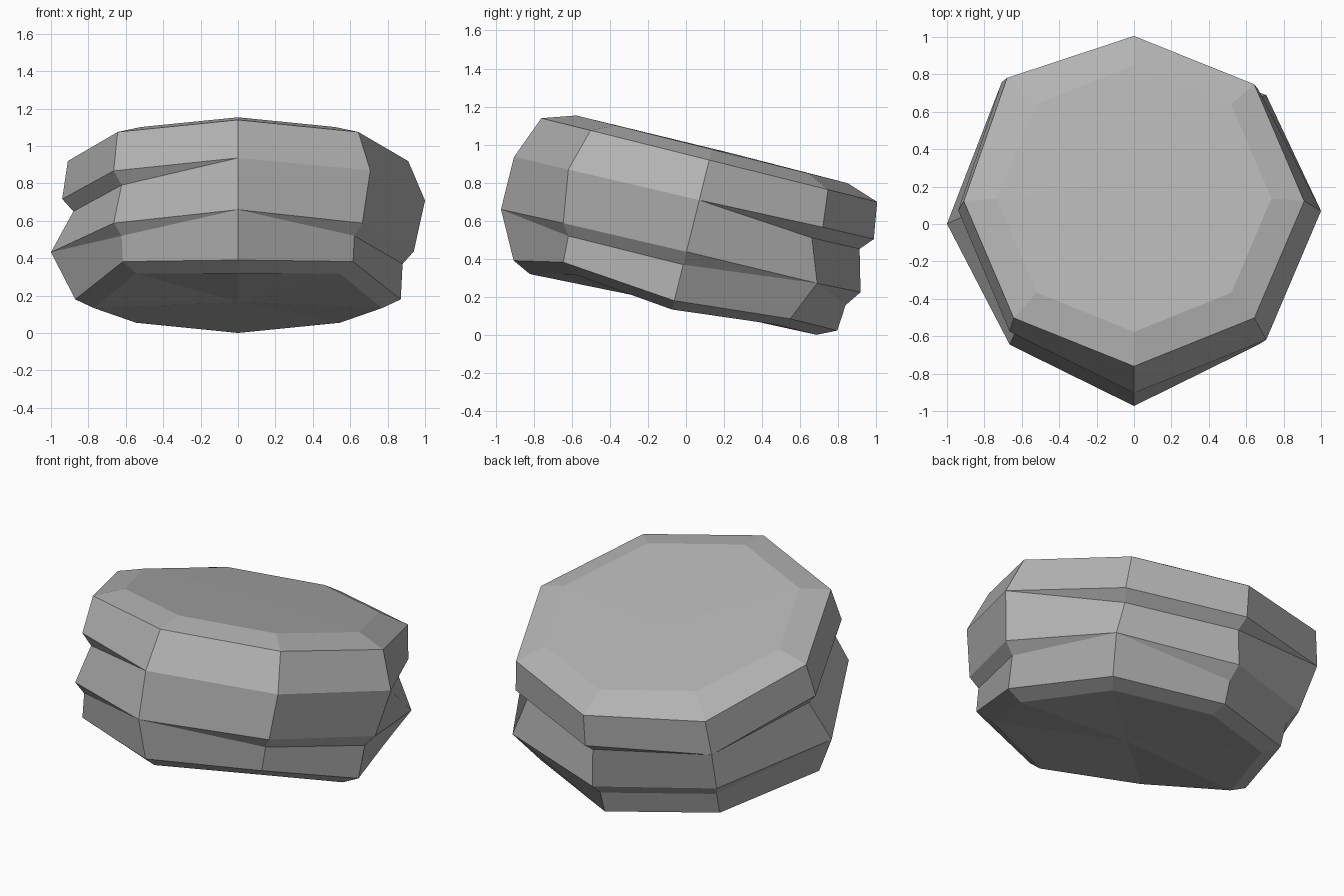
import bpy
import bmesh
from math import radians, sin, cos
from mathutils import Matrix, Vector

cube = bpy.data.objects.get("Cube")
if cube:
    bpy.data.objects.remove(cube, do_unlink=True)

# Stone colour
stone = bpy.data.materials.new("stone grey")
stone.use_nodes = True
grey = (0.45, 0.45, 0.45, 1.0)
stone.diffuse_color = grey
bsdf = next(n for n in stone.node_tree.nodes if n.type == 'BSDF_PRINCIPLED')
bsdf.inputs["Base Color"].default_value = grey
bsdf.inputs["Roughness"].default_value = 0.9

SIDES = 8
# One letter per corner, from the front towards +x:
# "o" is an open crack, "-" is a corner where the crack closes to a point
UPPER_CRACK = "---oo-oo"
LOWER_CRACK = "-oo-oo-o"
RAISED_FOOT = "-o-ooo-o"


def crack(is_open, top, bottom, closed):
    """Two (radius, height) points: a stepped ledge, or one shared point."""
    if is_open:
        return [(0.94, top), (0.88, bottom)]
    return [(1.0, closed), (1.0, closed)]


def corner_profile(i):
    """(radius, height) points down one corner of the rock."""
    lift = 0.055 if RAISED_FOOT[i] == "o" else 0.0
    shoulder = 0.96 if i == 5 else 0.91
    lean = -0.015 * cos(radians(45 * i))
    points = [(0.735, 0.985), (shoulder, 0.927)]
    points += crack(UPPER_CRACK[i] == "o", 0.718 + lean, 0.65 + lean, 0.71 + lean)
    points += crack(LOWER_CRACK[i] == "o", 0.43 + lean, 0.36, 0.425 + lean)
    points += [(0.87, 0.165 + lift), (0.77, 0.117 + lift)]
    return points


# Rock body: corner profiles joined by quads
bm = bmesh.new()
columns = []
for i in range(SIDES):
    angle = radians(45 * i - 90)
    columns.append([bm.verts.new((r * cos(angle), r * sin(angle), z))
                    for r, z in corner_profile(i)])

top = bm.verts.new((0, 0.1, 0.99))
base = bm.verts.new((0, 0, 0.15))
for i in range(SIDES):
    a, b = columns[i], columns[(i + 1) % SIDES]
    for k in range(len(a) - 1):
        bm.faces.new((a[k], a[k + 1], b[k + 1], b[k]))
    bm.faces.new((top, a[0], b[0]))
    bm.faces.new((base, b[-1], a[-1]))

# Close the crack ends, then tilt the rock down towards the back
bmesh.ops.remove_doubles(bm, verts=bm.verts[:], dist=0.0005)
bmesh.ops.translate(bm, verts=bm.verts[:], vec=Vector((0, -0.105, 0)))
bmesh.ops.rotate(bm, verts=bm.verts[:], cent=(0, 0, 0),
                 matrix=Matrix.Rotation(radians(-14), 3, 'X'))
bmesh.ops.recalc_face_normals(bm, faces=bm.faces[:])

# Rest it on the ground
lowest = min(v.co.z for v in bm.verts)
bmesh.ops.translate(bm, verts=bm.verts[:], vec=Vector((0, 0, -lowest)))

mesh = bpy.data.meshes.new("rock")
bm.to_mesh(mesh)
bm.free()
mesh.materials.append(stone)
rock = bpy.data.objects.new("rock", mesh)
bpy.context.scene.collection.objects.link(rock)
